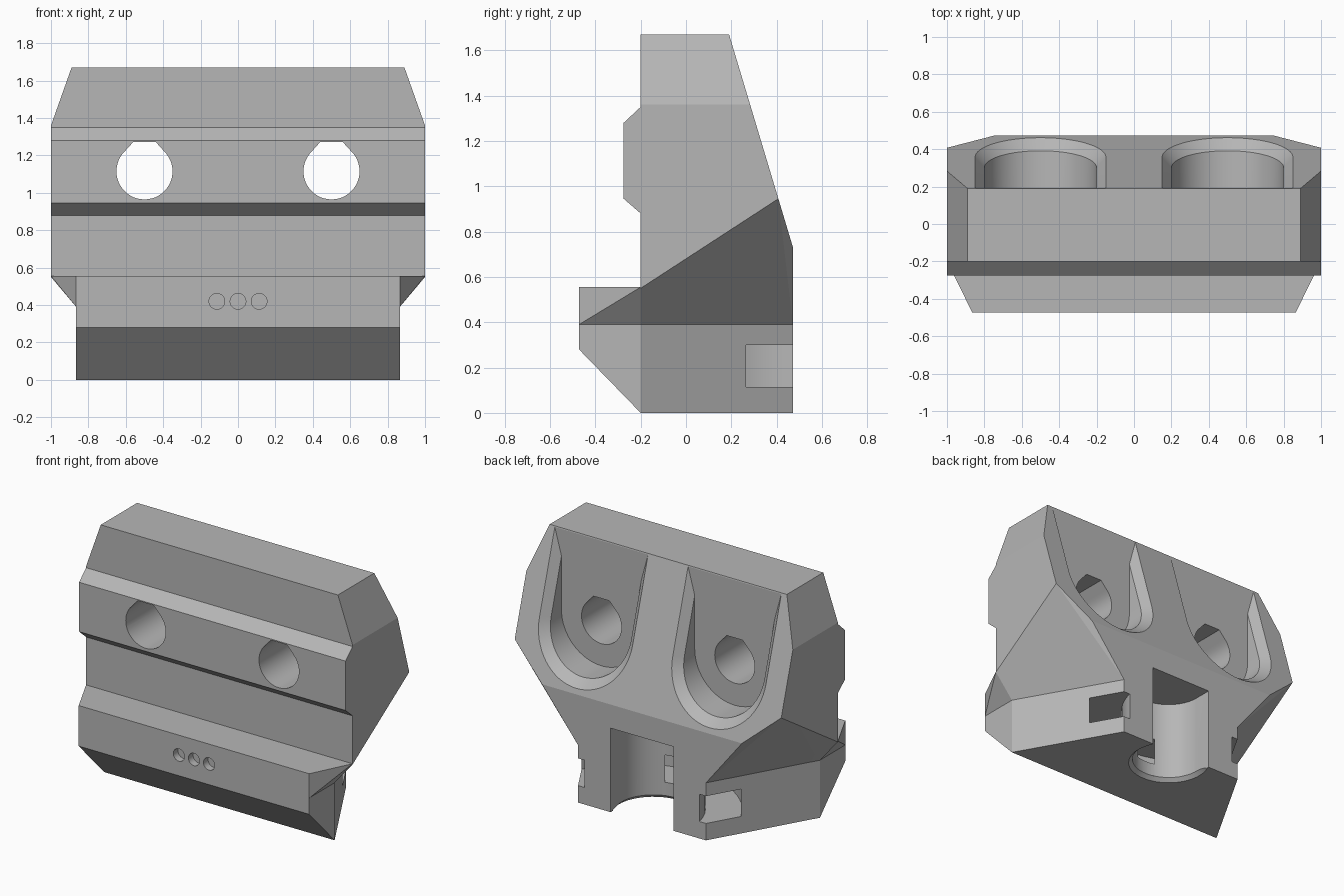
import bpy, bmesh, math
from mathutils import Vector

cube = bpy.data.objects.get("Cube")
if cube:
    bpy.data.objects.remove(cube, do_unlink=True)

grey = bpy.data.materials.new("plain grey")
grey.use_nodes = True
GREY = (0.47, 0.47, 0.47, 1)
grey.diffuse_color = GREY
grey.node_tree.nodes["Principled BSDF"].inputs["Base Color"].default_value = GREY

FRONT, WALL, BACK = -0.472, -0.2, 0.472
TOP, KNEE = 1.67, 0.73
FLOOR = 0.192


def finish(name, bm):
    bmesh.ops.recalc_face_normals(bm, faces=bm.faces)
    mesh = bpy.data.meshes.new(name)
    bm.to_mesh(mesh)
    bm.free()
    mesh.materials.append(grey)
    obj = bpy.data.objects.new(name, mesh)
    bpy.context.collection.objects.link(obj)
    return obj


def hull(name, points, mirrored=False, clip_y=None):
    """Convex solid around the points, optionally mirrored in x."""
    bm = bmesh.new()
    for x, y, z in points:
        bm.verts.new((x, y, z))
        if mirrored:
            bm.verts.new((-x, y, z))
    res = bmesh.ops.convex_hull(bm, input=bm.verts)
    loose = [v for v in bm.verts if not v.link_faces]
    bmesh.ops.delete(bm, geom=loose, context='VERTS')
    bmesh.ops.dissolve_limit(bm, angle_limit=math.radians(0.8),
                             verts=bm.verts, edges=bm.edges)
    if clip_y is not None:
        geom = bm.verts[:] + bm.edges[:] + bm.faces[:]
        cut = bmesh.ops.bisect_plane(bm, geom=geom, plane_co=(0, clip_y, 0),
                                     plane_no=(0, -1, 0), clear_outer=True)
        rim = [e for e in cut["geom_cut"] if isinstance(e, bmesh.types.BMEdge)]
        bmesh.ops.contextual_create(bm, geom=rim)
    return finish(name, bm)


def combine(target, other, operation):
    mod = target.modifiers.new(operation.lower(), 'BOOLEAN')
    mod.operation = operation
    mod.solver = 'EXACT'
    mod.object = other
    bpy.ops.object.select_all(action='DESELECT')
    target.select_set(True)
    bpy.context.view_layer.objects.active = target
    bpy.ops.object.modifier_apply(modifier=mod.name)
    bpy.data.objects.remove(other, do_unlink=True)


def circle(r, n=48, start=0.0, sweep=2 * math.pi):
    return [(r * math.cos(start + sweep * i / n), r * math.sin(start + sweep * i / n))
            for i in range(n + 1)]


def slope_y(z):
    return BACK + (z - KNEE) * (0.19 - BACK) / (TOP - KNEE)


# Upper block: flared flanks, sloping back, chamfered top corners
body = hull("clamp_body", [
    (0.48, BACK, 0.39), (0.75, BACK, KNEE), (1, slope_y(0.945), 0.945),
    (1, WALL, 0.55), (0.865, WALL, 0.39), (1, WALL, 1.36), (0.89, WALL, TOP),
    (0.89, 0.19, TOP), (1, slope_y(1.36), 1.36)], True)

# Tapered foot
foot = [(0.865, FRONT, 0.28), (0.865, WALL, 0), (0.48, BACK, 0),
        (0.865, FRONT, 0.5), (0.865, WALL, 0.5), (0.48, BACK, 0.5)]
combine(body, hull("foot", foot, True), 'UNION')

# Front lip
lip = [(0.865, FRONT, 0.39), (0.865, FRONT, 0.555), (1, WALL, 0.555),
       (0.865, WALL, 0.39), (0.6, -0.1, 0.555), (0.6, -0.1, 0.45)]
combine(body, hull("lip", lip, True), 'UNION')

# Front rib
rib = [(1, WALL, 0.88), (1, -0.275, 0.945), (1, -0.275, 1.28), (1, WALL, 1.35),
       (1, -0.15, 0.88), (1, -0.15, 1.35)]
combine(body, hull("rib", rib, True), 'UNION')

# Two bolt holes with flat-topped bores and chamfered, open-topped recesses
HOLE_Z = 1.115


def recess_outline(r):
    arc = circle(r, 32, math.pi, math.pi)
    return arc + [(r, 1.0), (-r, 1.0)]


for cx in (-0.5, 0.5):
    bore = circle(0.15) + [(0.06, 0.157), (-0.06, 0.157)]
    combine(body, hull("bore", [(cx + x, y, HOLE_Z + z)
                                for x, z in bore for y in (-0.5, 0.6)]), 'DIFFERENCE')
    combine(body, hull("recess", [(cx + x, y, HOLE_Z + z)
                                  for x, z in recess_outline(0.3)
                                  for y in (FLOOR, 0.8)]), 'DIFFERENCE')
    flare = [(cx + x, slope_y(HOLE_Z + z) + off, HOLE_Z + z)
             for r, off in ((0.3, -0.055), (0.4, 0.055))
             for x, z in recess_outline(r)]
    combine(body, hull("recess_chamfer", flare, clip_y=FLOOR), 'DIFFERENCE')

# Upright round channel in the back, with a chamfered mouth underneath
R, CY = 0.235, 0.35
channel = circle(R, 32, math.pi, math.pi) + [(R, 0.4), (-R, 0.4)]
combine(body, hull("channel", [(x, CY + y, z) for x, y in channel
                               for z in (-0.1, 0.57)]), 'DIFFERENCE')
mouth = [(x, CY + y, z) for r, z in ((R + 0.05, -0.025), (R, 0.025))
         for x, y in circle(r, 48) if CY + y < BACK - 0.005]
combine(body, hull("channel_mouth", mouth), 'DIFFERENCE')

# Curved strap passage running from side to side
bm = bmesh.new()
ring = []
for r in (0.44, 0.667):
    for z in (0.115, 0.30):
        ring.append([bm.verts.new((x, 0.56 + y, z))
                     for x, y in circle(r, 64, math.pi, math.pi)])
a, b, c, d = ring
loops = [a, b, d, c]
for i in range(64):
    for j in range(4):
        p, q = loops[j], loops[(j + 1) % 4]
        bm.faces.new((p[i], p[i + 1], q[i + 1], q[i]))
for i in (0, 64):
    bm.faces.new([l[i] for l in loops])
combine(body, finish("strap_passage", bm), 'DIFFERENCE')

# Three small round marks in the lip
for cx in (-0.113, 0, 0.113):
    combine(body, hull("mark", [(cx + x, y, 0.42 + z) for x, z in circle(0.042, 32)
                                for y in (-0.6, FRONT + 0.05)]), 'DIFFERENCE')

bpy.ops.object.select_all(action='DESELECT')
body.select_set(True)
bpy.context.view_layer.objects.active = body
bpy.ops.object.shade_smooth_by_angle(angle=math.radians(15))
